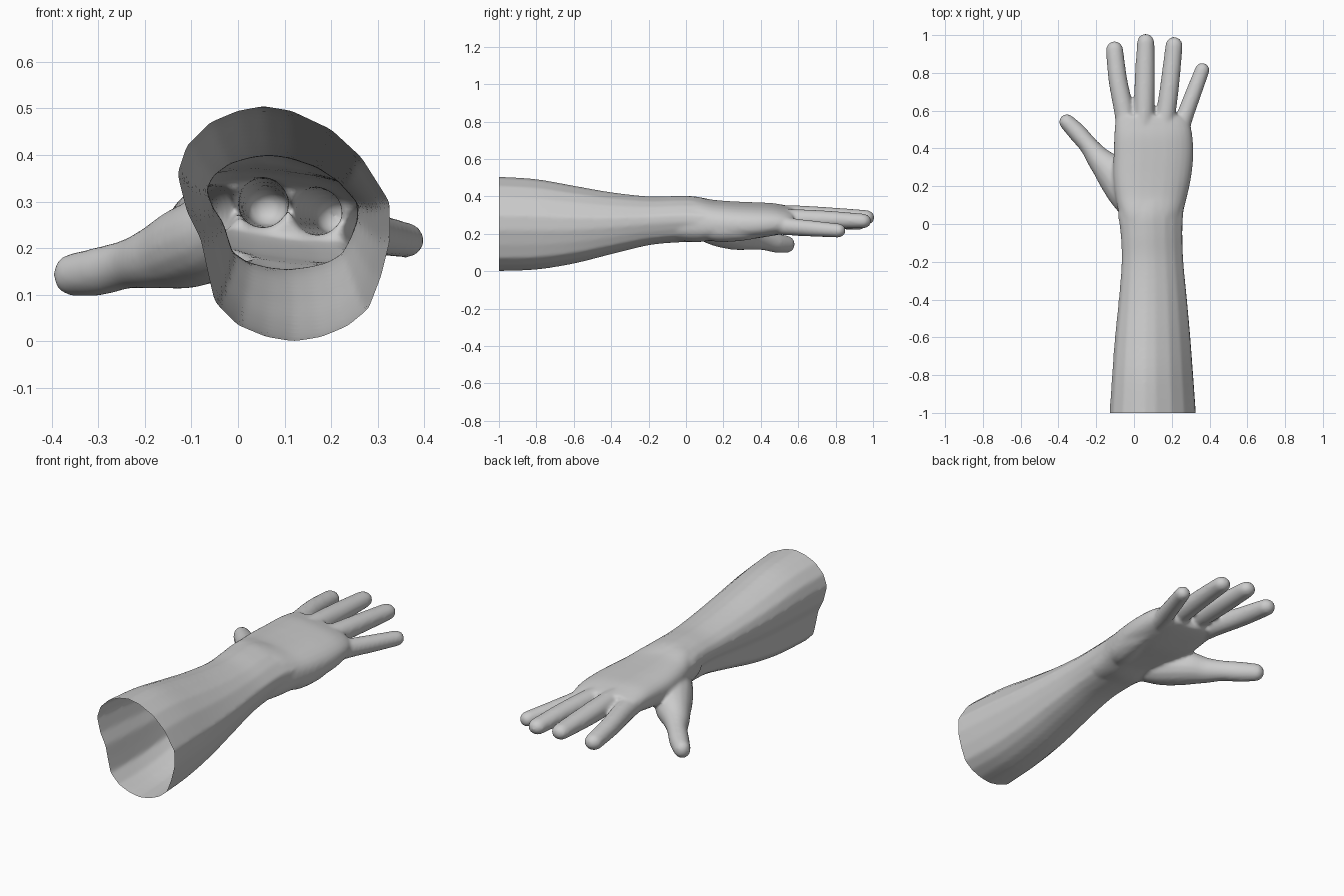
import bpy, bmesh, math
from mathutils import Vector

if "Cube" in bpy.data.objects:
    bpy.data.objects.remove(bpy.data.objects["Cube"])

skin = bpy.data.materials.new("plain grey")
skin.diffuse_color = (0.6, 0.6, 0.6, 1)
skin.use_nodes = True
skin.node_tree.nodes["Principled BSDF"].inputs["Base Color"].default_value = skin.diffuse_color
bm = bmesh.new()
N = 28


def loft(rings):
    """Skin a list of equal point rings into a closed solid."""
    loops = [[bm.verts.new(p) for p in r] for r in rings]
    n = len(loops[0])
    for a, b in zip(loops, loops[1:]):
        for i in range(n):
            j = (i + 1) % n
            bm.faces.new((a[i], a[j], b[j], b[i]))
    bm.faces.new(loops[0][::-1])
    bm.faces.new(loops[-1])


def spline(keys, steps=5):
    """Catmull-Rom interpolation through tuples of numbers."""
    out = []
    for i in range(len(keys) - 1):
        k = [keys[max(i - 1, 0)], keys[i], keys[i + 1], keys[min(i + 2, len(keys) - 1)]]
        for s in range(steps):
            t = s / steps
            out.append([0.5 * (2 * b + (c - a) * t + (2 * a - 5 * b + 4 * c - d) * t * t
                               + (3 * b - a - 3 * c + d) * t ** 3) for a, b, c, d in zip(*k)])
    return out + [list(keys[-1])]


def digit(keys):
    """Round-ended tube; keys are x, y, z, radius across, radius up."""
    pts = spline(keys)
    end = Vector(pts[-1][:3])
    way = (end - Vector(pts[-3][:3])).normalized()
    rx, rz = pts[-1][3:]
    for a in (20, 40, 60, 78):
        c = end + way * rx * math.sin(math.radians(a))
        f = math.cos(math.radians(a))
        pts.append([*c, rx * f, rz * f])
    rings = []
    for i, p in enumerate(pts):
        d = (Vector(pts[min(i + 1, len(pts) - 1)][:3]) - Vector(pts[max(i - 1, 0)][:3])).normalized()
        side = d.cross(Vector((0, 0, 1))).normalized()
        up = side.cross(d)
        rings.append([Vector(p[:3]) + side * p[3] * math.cos(t) + up * p[4] * math.sin(t)
                      for t in (2 * math.pi * k / 16 for k in range(16))])
    loft(rings)


# Forearm: slanted section at the elbow, scaled along the arm
section = [(0.055, .505), (.115, .495), (.2, .455), (.265, .395), (.325, .3), (.327, .22), (.307, .14),
           (.28, .07), (.235, .033), (.18, .01), (.12, 0), (.06, .01), (0, .035), (-.05, .085),
           (-.065, .15), (-.08, .22), (-.11, .28), (-.13, .36), (-.11, .42), (-.06, .47), (0, .495)]
arm_keys = [(-1.1, -.135, .33, -.002, .507), (-1, -.13, .327, 0, .505), (-.8, -.117, .313, .008, .492),
            (-.6, -.102, .298, .04, .457), (-.4, -.082, .28, .09, .422), (-.2, -.067, .261, .138, .4),
            (-.05, -.073, .256, .153, .402), (.05, -.085, .26, .155, .4), (.15, -.08, .27, .17, .375)]
loft([[(x0 + (sx + .13) / .457 * (x1 - x0), y, z0 + sz / .505 * (z1 - z0)) for sx, sz in section]
      for y, x0, x1, z0, z1 in spline(arm_keys)])

# Palm: flattened section that drops toward the little finger
palm_keys = [(-.05, -.06, .245, .17, .385), (.05, -.08, .258, .16, .392), (.15, -.1, .282, .17, .375),
             (.25, -.11, .303, .175, .367), (.36, -.108, .314, .18, .362), (.46, -.105, .31, .195, .357),
             (.53, -.1, .295, .21, .345), (.575, -.09, .26, .225, .335)]
rings = []
for y, x0, x1, z0, z1 in spline(palm_keys):
    ring = []
    for k in range(N):
        t = 2 * math.pi * k / N
        c, s = math.cos(t), math.sin(t)
        u = math.copysign(abs(c) ** .75, c)
        v = math.copysign(abs(s) ** .85, s)
        ring.append(((x0 + x1) / 2 + u * (x1 - x0) / 2, y,
                     (z0 + z1) / 2 + v * (z1 - z0) / 2 - .025 * u))
    rings.append(ring)
loft(rings)

# Index, middle, ring and little finger
digit([(-.035, .42, .29, .05, .05), (-.05, .58, .285, .053, .053), (-.085, .76, .275, .05, .049),
       (-.103, .922, .262, .046, .042)])
digit([(.05, .42, .3, .052, .05), (.053, .58, .298, .054, .054), (.057, .76, .292, .054, .05),
       (.062, .962, .287, .046, .04)])
digit([(.14, .42, .285, .05, .05), (.168, .58, .28, .052, .052), (.192, .76, .275, .05, .048),
       (.212, .945, .268, .046, .04)])
digit([(.22, .4, .25, .05, .05), (.262, .55, .238, .046, .047), (.31, .68, .227, .043, .043),
       (.361, .815, .217, .039, .038)])

# Thumb with its fleshy base
digit([(-.005, .06, .25, .06, .07), (-.05, .16, .225, .088, .09), (-.115, .27, .2, .09, .088),
       (-.185, .345, .178, .066, .066), (-.24, .415, .165, .05, .053), (-.3, .484, .15, .049, .052),
       (-.355, .54, .143, .042, .046)])

# Heel pad below the little finger
digit([(.19, .08, .235, .05, .06), (.215, .18, .23, .07, .075), (.235, .3, .23, .066, .068),
       (.24, .4, .235, .05, .055)])

bmesh.ops.recalc_face_normals(bm, faces=bm.faces)
mesh = bpy.data.meshes.new("forearm_and_hand")
bm.to_mesh(mesh)
bm.free()
arm = bpy.data.objects.new("forearm_and_hand", mesh)
bpy.context.collection.objects.link(arm)
bpy.context.view_layer.objects.active = arm
arm.select_set(True)

# Fuse all parts into one skin and soften the joins
fuse = arm.modifiers.new("fuse", 'REMESH')
fuse.mode = 'VOXEL'
fuse.voxel_size = 0.009
soft = arm.modifiers.new("soften", 'SMOOTH')
soft.factor = 0.5
soft.iterations = 8
for name in ("fuse", "soften"):
    bpy.ops.object.modifier_apply(modifier=name)

# Cut the elbow end open
bm = bmesh.new()
bm.from_mesh(arm.data)
bmesh.ops.bisect_plane(bm, geom=bm.verts[:] + bm.edges[:] + bm.faces[:], plane_co=(0, -1, 0),
                       plane_no=(0, -1, 0), clear_outer=True)
bm.to_mesh(arm.data)
bm.free()
arm.data.materials.clear()
arm.data.materials.append(skin)
bpy.ops.object.shade_smooth()
